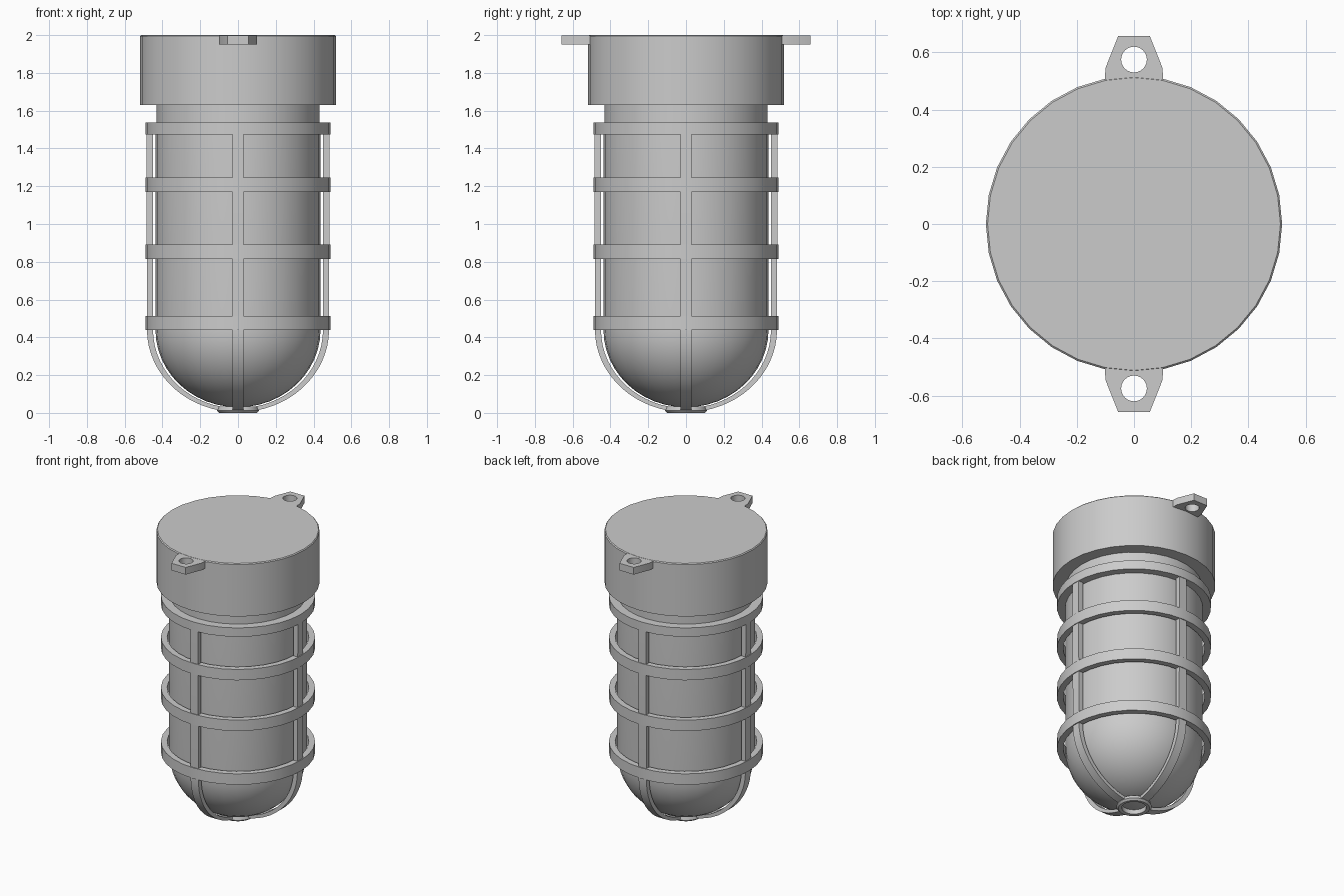
import bpy, bmesh
from math import sin, cos, pi, radians
from mathutils import Matrix

if "Cube" in bpy.data.objects:
    bpy.data.objects.remove(bpy.data.objects["Cube"])

SEG = 32


def finish(name, verts, faces, smooth=True):
    me = bpy.data.meshes.new(name)
    me.from_pydata(verts, [], faces)
    bm = bmesh.new()
    bm.from_mesh(me)
    bmesh.ops.remove_doubles(bm, verts=bm.verts, dist=1e-5)
    bmesh.ops.recalc_face_normals(bm, faces=bm.faces)
    bm.to_mesh(me)
    bm.free()
    ob = bpy.data.objects.new(name, me)
    bpy.context.collection.objects.link(ob)
    if smooth:
        bpy.ops.object.select_all(action='DESELECT')
        ob.select_set(True)
        bpy.context.view_layer.objects.active = ob
        bpy.ops.object.shade_smooth_by_angle(angle=radians(32))
    return ob


def lathe(name, profile, closed=False):
    """Revolve (r, z) points around z."""
    n = len(profile)
    verts = [(r * cos(2 * pi * s / SEG), r * sin(2 * pi * s / SEG), z)
             for s in range(SEG) for r, z in profile]
    faces = []
    for s in range(SEG):
        a, b = s * n, (s + 1) % SEG * n
        for i in range(n if closed else n - 1):
            j = (i + 1) % n
            faces.append((a + i, a + j, b + j, b + i))
    return finish(name, verts, faces)


def ring(name, r0, r1, z0, z1):
    return lathe(name, [(r0, z0), (r1, z0), (r1, z1), (r0, z1)], closed=True)


# Mounting base
lathe("mounting_base", [(0, 2.0), (0.512, 2.0), (0.518, 1.994),
                        (0.518, 1.63), (0, 1.63)])
# Neck collar between base and glass
lathe("neck_collar", [(0, 1.64), (0.432, 1.64), (0.432, 1.5), (0, 1.5)])

# Glass jar with domed bottom
dome = [(0.437 * cos(t * pi / 24), 0.44 - 0.41 * sin(t * pi / 24)) for t in range(12)]
lathe("glass_jar", [(0, 1.53), (0.437, 1.53)] + dome + [(0, 0.03)])

# Guard hoops
ring("guard_hoop_top", 0.43, 0.49, 1.475, 1.537)
for i, z in enumerate((1.17, 0.815, 0.438)):
    ring(f"guard_hoop_{i + 1}", 0.45, 0.49, z, z + 0.076)
# Small ring where the ribs meet under the dome
lathe("guard_bottom_ring", [(0.078, 0.003), (0.1, 0.0), (0.112, 0.012),
                            (0.105, 0.034), (0.078, 0.034)], closed=True)

# Guard ribs: straight down the side, then curving under the dome
angles = [radians(79 * t / 14) for t in range(15)]
outer = [(0.485, 1.48)] + [(0.482 * cos(a), 0.44 - 0.436 * sin(a)) for a in angles]
inner = [(0.45, 1.48)] + [(0.45 * cos(a), 0.44 - 0.415 * sin(a)) for a in angles]
n = len(outer)
rib_verts = [(r, y, z) for path, y in ((outer, -0.03), (outer, 0.03), (inner, 0.03), (inner, -0.03))
             for r, z in path]
rib_faces = [(k * n + i, k * n + i + 1, (k + 1) % 4 * n + i + 1, (k + 1) % 4 * n + i)
             for k in range(4) for i in range(n - 1)]
rib_faces += [tuple(k * n + e for k in range(4)) for e in (0, n - 1)]
for i in range(4):
    ob = finish(f"guard_rib_{i + 1}", rib_verts, rib_faces)
    ob.data.transform(Matrix.Rotation(i * pi / 2, 4, 'Z'))


# Mounting ears with screw holes
def ear(name, turn):
    cu = bpy.data.curves.new(name, 'CURVE')
    cu.dimensions = '2D'
    cu.fill_mode = 'BOTH'
    cu.extrude = 0.025
    outline = [(-0.102, 0.49), (0.102, 0.49), (0.1, 0.545), (0.055, 0.658),
               (-0.055, 0.658), (-0.1, 0.545)]
    hole = [(0.045 * cos(2 * pi * k / 24), 0.575 + 0.045 * sin(2 * pi * k / 24))
            for k in range(24)]
    for pts in (outline, hole):
        sp = cu.splines.new('POLY')
        sp.points.add(len(pts) - 1)
        for p, (x, y) in zip(sp.points, pts):
            p.co = (x, y, 0, 1)
        sp.use_cyclic_u = True
    ob = bpy.data.objects.new(name, cu)
    ob.location.z = 1.974
    ob.rotation_euler.z = turn
    bpy.context.collection.objects.link(ob)
    bpy.ops.object.select_all(action='DESELECT')
    ob.select_set(True)
    bpy.context.view_layer.objects.active = ob
    bpy.ops.object.convert(target='MESH')
    bpy.ops.object.shade_smooth_by_angle(angle=radians(20))


ear("mounting_ear_back", 0)
ear("mounting_ear_front", pi)
